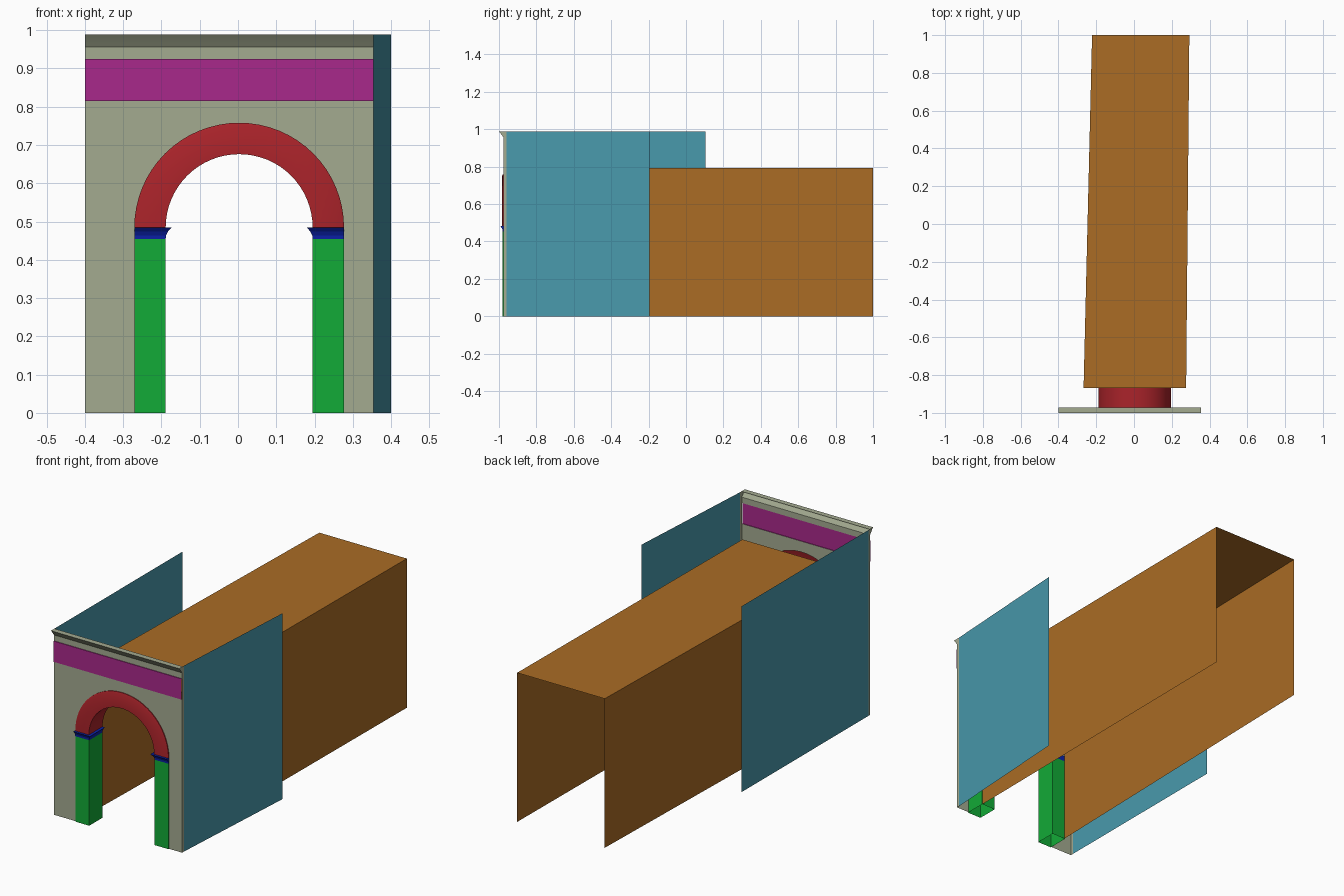
import bpy
import bmesh
import math

if "Cube" in bpy.data.objects:
    bpy.data.objects.remove(bpy.data.objects["Cube"])

# Key dimensions
XL, XR = -0.40, 0.354            # facade ends
CX, SPRING = 0.003, 0.484        # arch centre
R_IN, R_OUT, SEG = 0.192, 0.274, 32
Y_WALL, Y_RET, Y_BACK = -0.975, -0.960, -0.868


def mat(name, rgb):
    """Material from a lit 0-255 colour, converted to linear base colour."""
    m = bpy.data.materials.new(name)
    m.diffuse_color = (*[(c / 255 / 0.88 + 0.055) ** 2.4 / 1.055 ** 2.4 for c in rgb], 1)
    m.use_nodes = True
    m.node_tree.nodes["Principled BSDF"].inputs["Base Color"].default_value = m.diffuse_color
    return m


STONE = mat("stone", (144, 150, 127))
MAGENTA = mat("frieze_magenta", (148, 36, 122))
RED = mat("arch_red", (150, 31, 37))
GREEN = mat("pillar_green", (16, 150, 48))
BLUE = mat("capital_blue", (10, 30, 150))
TEAL = mat("side_teal", (64, 135, 152))
BROWN = mat("passage_brown", (150, 95, 32))


def build(name, material, strips=(), polys=(), smooth=False):
    """strips: lists of equal-length point rows joined by quads; polys: single faces."""
    bm = bmesh.new()
    for rows in strips:
        vs = [[bm.verts.new(p) for p in row] for row in rows]
        for a, b in zip(vs, vs[1:]):
            for i in range(len(a) - 1):
                bm.faces.new((a[i], a[i + 1], b[i + 1], b[i]))
    for poly in polys:
        bm.faces.new([bm.verts.new(p) for p in poly])
    bmesh.ops.remove_doubles(bm, verts=bm.verts, dist=1e-5)
    bmesh.ops.recalc_face_normals(bm, faces=bm.faces)
    me = bpy.data.meshes.new(name)
    bm.to_mesh(me)
    bm.free()
    ob = bpy.data.objects.new(name, me)
    bpy.context.collection.objects.link(ob)
    me.materials.append(material)
    if smooth:
        bpy.ops.object.select_all(action='DESELECT')
        ob.select_set(True)
        bpy.context.view_layer.objects.active = ob
        bpy.ops.object.shade_smooth_by_angle(angle=math.radians(30))
    return ob


def arc(r, y):
    return [(CX - r * math.cos(math.pi * i / SEG), y,
             SPRING + r * math.sin(math.pi * i / SEG)) for i in range(SEG + 1)]


def along_x(profile):
    """Extrude a (y, z) profile across the facade."""
    return [[(x, y, z) for y, z in profile] for x in (XL, XR)]


def returns(z0, z1):
    """Short side returns at both ends of the facade."""
    return [[(x, Y_WALL, z0), (x, Y_RET, z0), (x, Y_RET, z1), (x, Y_WALL, z1)]
            for x in (XL, XR)]


# Facade panel with the arched opening
opening = [(CX - R_OUT, Y_WALL, 0)] + arc(R_OUT, Y_WALL) + [(CX + R_OUT, Y_WALL, 0)]
panel = opening + [(XR, Y_WALL, 0), (XR, Y_WALL, 0.815),
                   (XL, Y_WALL, 0.815), (XL, Y_WALL, 0)]
build("facade_wall", STONE, polys=[panel] + returns(0, 0.925))

# Frieze band, slightly proud of the wall
build("frieze_band", MAGENTA,
      strips=[along_x([(Y_WALL, 0.815), (-0.979, 0.815), (-0.979, 0.925), (Y_WALL, 0.925)])])

# Upper strip and flared cornice
cornice = [(Y_WALL, 0.956), (-0.981, 0.964), (-0.989, 0.975), (-1.0, 0.988),
           (-0.971, 0.988)]
build("cornice", STONE, smooth=True,
      strips=[along_x([(Y_WALL, 0.925)] + cornice)],
      polys=returns(0.925, 0.988) + [[(x, y, z) for y, z in cornice] for x in (XL, XR)])

# Arch ring with bevelled outer rim and deep soffit
build("arch_ring", RED, smooth=True, strips=[[
    arc(R_OUT, Y_WALL), arc(R_OUT, -0.980), arc(R_OUT - 0.006, -0.983),
    arc(R_IN, -0.983), arc(R_IN, Y_BACK)]])

# Pillars and flared capitals
pillar_profile = [(0, 0), (0, 0.454)]
capital_profile = [(0, 0.454), (0.001, 0.464), (0.006, 0.474), (0.015, 0.484), (0, 0.484)]


def ring(side, d, z):
    xo, xi = CX + side * R_OUT, CX + side * (R_IN - d)
    y = -0.980 - d
    return [(xo, y, z), (xi, y, z), (xi, Y_BACK, z), (xo, Y_BACK, z), (xo, y, z)]


for label, side in (("left", -1), ("right", 1)):
    build(label + "_pillar", GREEN, strips=[[ring(side, d, z) for d, z in pillar_profile]])
    build(label + "_capital", BLUE, strips=[[ring(side, d, z) for d, z in capital_profile]])

# Passage: two walls and a flat roof, open at both ends
passage = [[(xl, y, 0), (xl, y, 0.793), (xr, y, 0.793), (xr, y, 0)]
           for y, xl, xr in ((Y_BACK, -0.267, 0.276), (1.0, -0.222, 0.293))]
build("passage", BROWN, strips=[passage])

# Flanking side walls
for label, x0, x1, y1 in (("left", XL, -0.398, 0.104), ("right", XR, 0.40, -0.196)):
    build(label + "_side_wall", TEAL, polys=[[(x0, Y_RET, 0), (x1, y1, 0),
                                              (x1, y1, 0.988), (x0, Y_RET, 0.988)]])
